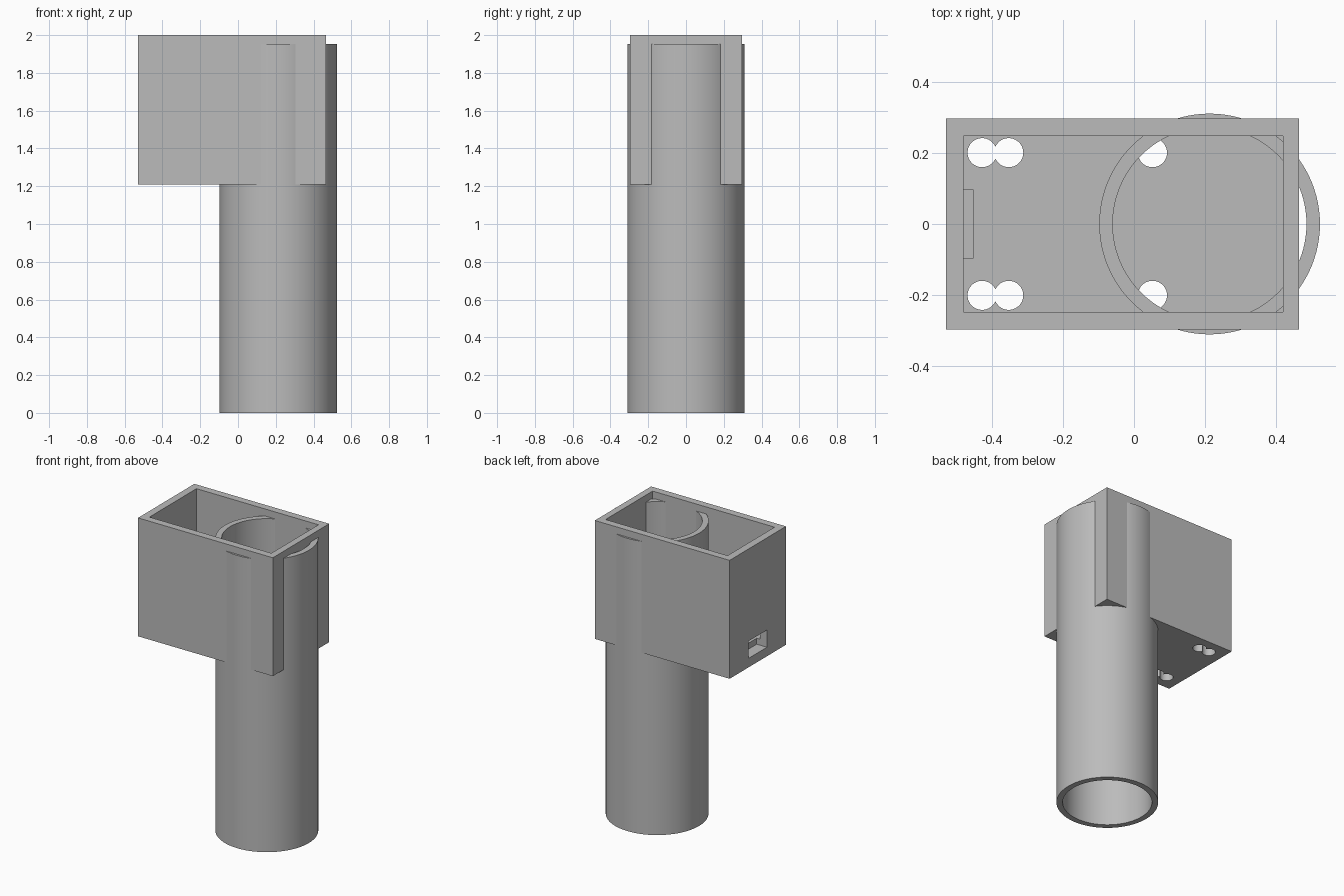
import bpy
import bmesh
from mathutils import Matrix

if "Cube" in bpy.data.objects:
    bpy.data.objects.remove(bpy.data.objects["Cube"], do_unlink=True)

# One plain grey for the whole model
grey = bpy.data.materials.new("plain grey")
grey.use_nodes = True
grey.diffuse_color = (0.5, 0.5, 0.5, 1)
grey.node_tree.nodes["Principled BSDF"].inputs["Base Color"].default_value = (0.5, 0.5, 0.5, 1)


def add_object(name, bm):
    bmesh.ops.recalc_face_normals(bm, faces=bm.faces)
    mesh = bpy.data.meshes.new(name)
    bm.to_mesh(mesh)
    bm.free()
    mesh.materials.append(grey)
    obj = bpy.data.objects.new(name, mesh)
    bpy.context.collection.objects.link(obj)
    return obj


def block(name, low, high):
    bm = bmesh.new()
    size = [b - a for a, b in zip(low, high)]
    middle = [(a + b) / 2 for a, b in zip(low, high)]
    bmesh.ops.create_cube(bm, size=1, matrix=Matrix.Translation(middle) @ Matrix.Diagonal((*size, 1)))
    return add_object(name, bm)


def rod(name, x, y, radius, bottom, top, sides):
    bm = bmesh.new()
    bmesh.ops.create_cone(bm, cap_ends=True, segments=sides, radius1=radius, radius2=radius,
                          depth=top - bottom, matrix=Matrix.Translation((x, y, (bottom + top) / 2)))
    return add_object(name, bm)


def cut(target, cutters):
    bpy.context.view_layer.objects.active = target
    for cutter in cutters:
        mod = target.modifiers.new("cut", 'BOOLEAN')
        mod.operation = 'DIFFERENCE'
        mod.solver = 'EXACT'
        mod.object = cutter
        bpy.ops.object.modifier_apply(modifier=mod.name)
        bpy.data.objects.remove(cutter, do_unlink=True)


def smooth(obj):
    bpy.ops.object.select_all(action='DESELECT')
    obj.select_set(True)
    bpy.context.view_layer.objects.active = obj
    bpy.ops.object.shade_smooth_by_angle()


# Open-topped housing with a thick floor
BASE, FLOOR = 1.21, 1.31
housing = block("housing", (-0.53, -0.297, BASE), (0.465, 0.297, 2.0))
cutters = [
    block("cavity", (-0.48, -0.248, FLOOR), (0.42, 0.248, 2.2)),
    # Cable port through the end wall, sunk slightly into the floor
    block("cable_port", (-0.6, -0.097, 1.27), (-0.454, 0.097, 1.385)),
]
# Screw holes through the floor, mirrored front to back
for side in (-1, 1):
    for x in (-0.428, -0.353, 0.052):
        cutters.append(rod("screw_hole", x, side * 0.201, 0.041, 1.1, 1.4, 40))
cut(housing, cutters)
smooth(housing)

# Hollow handle tube running up through the housing
tube = rod("handle_tube", 0.213, 0, 0.311, 0, 1.953, 96)
cut(tube, [rod("tube_bore", 0.213, 0, 0.273, -0.1, 2.1, 96)])
smooth(tube)
